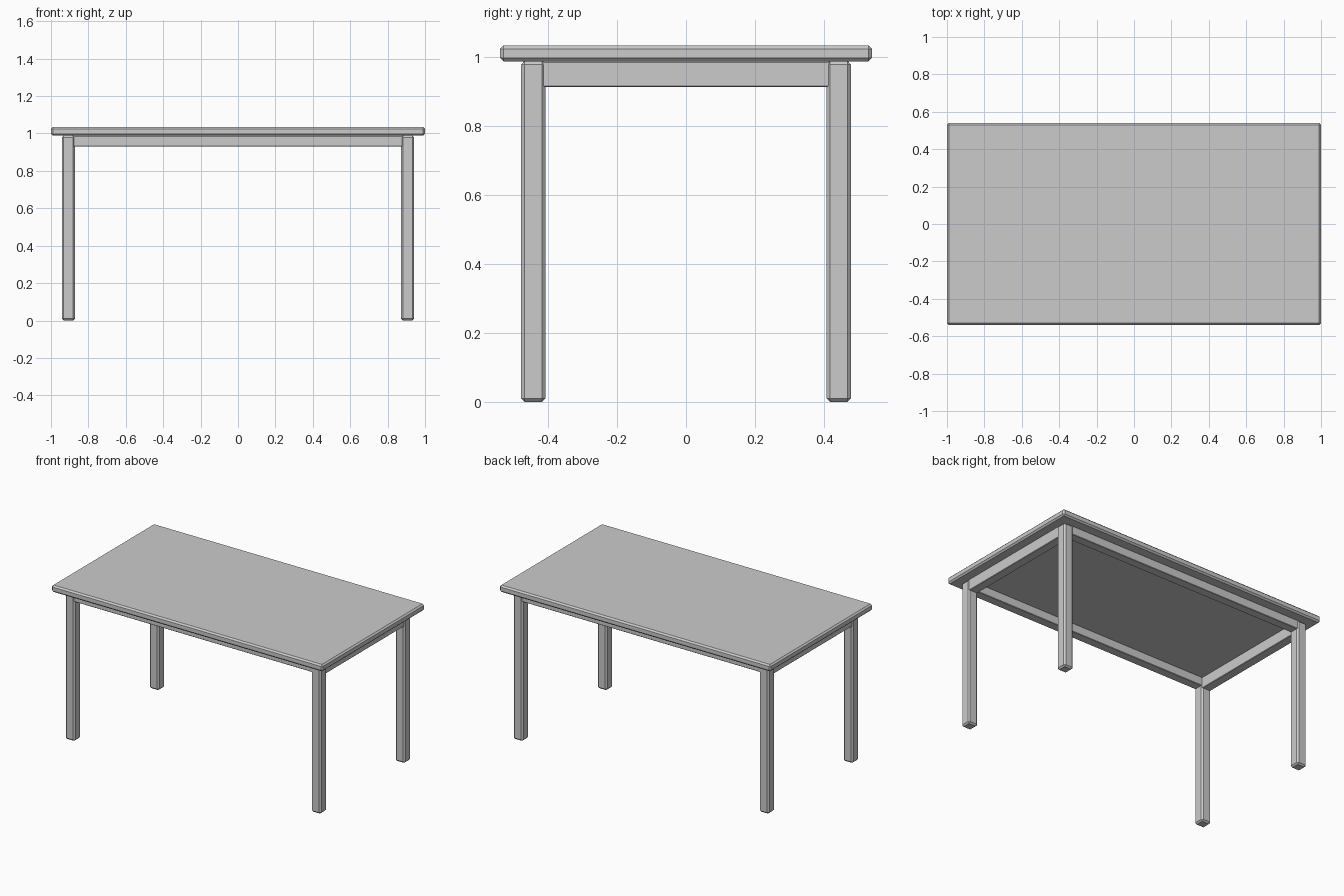
import bpy

cube = bpy.data.objects.get("Cube")
if cube:
    bpy.data.objects.remove(cube, do_unlink=True)

# One plain grey for the whole table
grey = bpy.data.materials.new("plain grey")
grey.use_nodes = True
colour = (0.6, 0.6, 0.6, 1)
grey.diffuse_color = colour
grey.node_tree.nodes["Principled BSDF"].inputs["Base Color"].default_value = colour


def box(name, centre, size, bevel):
    """Flat-shaded box with chamfered edges."""
    bpy.ops.mesh.primitive_cube_add(size=1, location=centre)
    obj = bpy.context.object
    obj.name = name
    obj.scale = size
    bpy.ops.object.transform_apply(location=False, rotation=False, scale=True)
    obj.data.materials.append(grey)
    chamfer = obj.modifiers.new("chamfer", "BEVEL")
    chamfer.width = bevel
    chamfer.segments = 1
    return obj


TOP_UNDER, TOP_HEIGHT = 0.988, 1.034
LEG, LEG_X, LEG_Y = 0.07, 0.907, 0.443
RAIL = 0.06

# Table top
box("table_top", (0, 0, (TOP_UNDER + TOP_HEIGHT) / 2),
    (2, 1.08, TOP_HEIGHT - TOP_UNDER), 0.01)

# Legs
for side, x in (("left", LEG_X), ("right", -LEG_X)):
    for end, y in (("front", -LEG_Y), ("back", LEG_Y)):
        box(f"{end}_{side}_leg", (x, y, TOP_UNDER / 2), (LEG, LEG, TOP_UNDER), 0.01)

# Long rails under the front and back edges
for end, y in (("front", -LEG_Y), ("back", LEG_Y)):
    low = 0.93
    box(f"{end}_rail", (0, y, (low + TOP_UNDER) / 2),
        (2 * LEG_X - LEG + 0.02, RAIL, TOP_UNDER - low), 0.003)

# Deeper short rails under the two ends
for side, x in (("left", LEG_X), ("right", -LEG_X)):
    low = 0.913
    box(f"{side}_rail", (x, 0, (low + TOP_UNDER) / 2),
        (RAIL, 2 * LEG_Y - LEG + 0.02, TOP_UNDER - low), 0.003)
